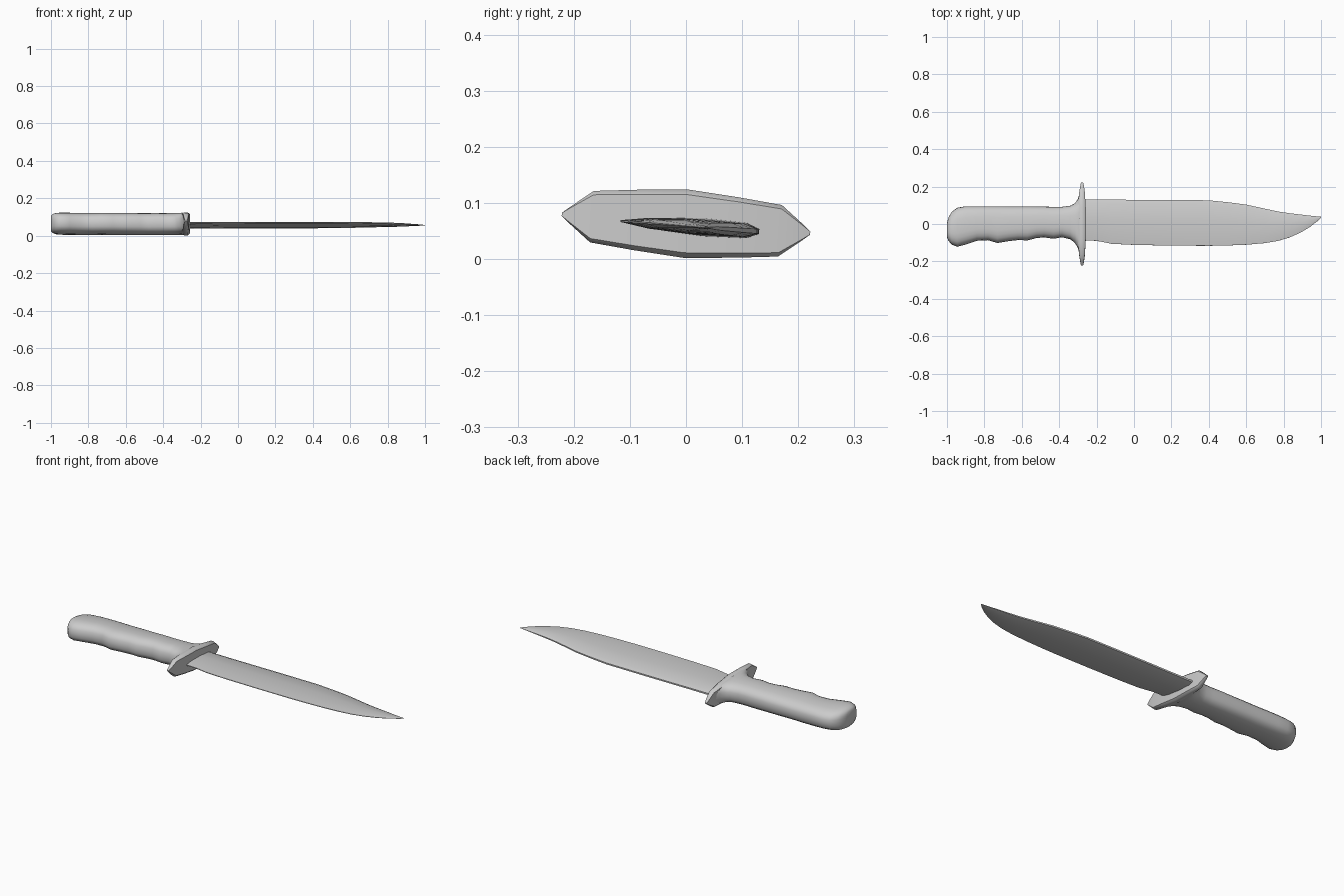
import bpy, bmesh, math

ROLL, HEIGHT = -0.075, 0.063   # the knife lies slightly rolled about its length


def loft(name, rings, angle):
    """Skin a list of equal-length point rings and cap both ends."""
    bm = bmesh.new()
    rows = [[bm.verts.new(p) for p in ring] for ring in rings]
    n = len(rows[0])
    for a, b in zip(rows, rows[1:]):
        for i in range(n):
            j = (i + 1) % n
            bm.faces.new((a[i], a[j], b[j], b[i]))
    bm.faces.new(rows[0])
    bm.faces.new(rows[-1])
    bmesh.ops.recalc_face_normals(bm, faces=bm.faces)
    me = bpy.data.meshes.new(name)
    bm.to_mesh(me)
    bm.free()
    ob = bpy.data.objects.new(name, me)
    bpy.context.collection.objects.link(ob)
    ob.rotation_euler.x = ROLL
    ob.location.z = HEIGHT
    bpy.ops.object.select_all(action='DESELECT')
    ob.select_set(True)
    bpy.context.view_layer.objects.active = ob
    bpy.ops.object.shade_smooth_by_angle(angle=math.radians(angle))
    return ob


def oval(x, lo, hi, hz, n=24, power=0.75):
    """Rounded-box ring across the handle."""
    ring = []
    for i in range(n):
        t = 2 * math.pi * i / n
        c, s = math.cos(t), math.sin(t)
        y = (lo + hi) / 2 + (hi - lo) / 2 * math.copysign(abs(c) ** power, c)
        ring.append((x, y, hz * math.copysign(abs(s) ** power, s)))
    return ring


# Handle with finger grooves, rounded pommel and flare into the guard: x, y low, y high, half height
handle = [
    (-1.0, -0.07, 0.005, 0.040), (-0.992, -0.09, 0.035, 0.050),
    (-0.975, -0.11, 0.065, 0.056), (-0.945, -0.122, 0.087, 0.058),
    (-0.90, -0.11, 0.095, 0.058), (-0.84, -0.09, 0.095, 0.058),
    (-0.78, -0.087, 0.095, 0.058), (-0.73, -0.102, 0.095, 0.058),
    (-0.67, -0.092, 0.094, 0.058), (-0.62, -0.086, 0.094, 0.058),
    (-0.57, -0.088, 0.094, 0.058), (-0.52, -0.075, 0.093, 0.058),
    (-0.48, -0.072, 0.093, 0.058), (-0.43, -0.079, 0.092, 0.058),
    (-0.385, -0.071, 0.092, 0.058), (-0.34, -0.082, 0.098, 0.058),
    (-0.315, -0.102, 0.112, 0.058), (-0.30, -0.13, 0.135, 0.058),
    (-0.288, -0.175, 0.175, 0.056), (-0.275, -0.18, 0.18, 0.05),
]
loft("handle", [oval(*r) for r in handle], 50)


# Guard: chamfered bar tapering to a point at each end
def guard_ring(y, back, front, hz):
    cx, cz = (front - back) * 0.25, hz * 0.15
    half = [(back, hz - cz), (back + cx, hz), (front - cx, hz), (front, hz - cz)]
    return [(x, y, z) for x, z in half] + [(x, y, -z) for x, z in reversed(half)]


side = [(0, -0.30, -0.257, 0.061), (0.09, -0.30, -0.258, 0.054),
        (0.168, -0.293, -0.263, 0.046), (0.205, -0.287, -0.268, 0.017),
        (0.222, -0.284, -0.272, 0.003)]
bar = [(-y, b, f, h) for y, b, f, h in reversed(side[1:])] + side
loft("guard", [guard_ring(*r) for r in bar], 40)


# Clip-point blade: x, edge y, spine y, half thickness
def blade_ring(x, lo, hi, h):
    w, mid = hi - lo, -0.004
    half = [(lo + 0.01 * w, 0.12 * h), (lo + 0.22 * w, 0.7 * h), (lo + 0.55 * w, h),
            (lo + 0.90 * w, 0.85 * h), (hi, 0.3 * h)]
    return [(x, y, mid + z) for y, z in half] + [(x, y, mid - z) for y, z in reversed(half)]


blade = [
    (-0.27, -0.09, 0.131, 0.016), (-0.20, -0.092, 0.131, 0.015),
    (-0.12, -0.108, 0.13, 0.0145), (0.0, -0.114, 0.13, 0.014),
    (0.2, -0.118, 0.129, 0.014), (0.4, -0.119, 0.127, 0.014),
    (0.5, -0.117, 0.117, 0.0135), (0.6, -0.113, 0.104, 0.013),
    (0.7, -0.104, 0.082, 0.012), (0.77, -0.092, 0.067, 0.011),
    (0.83, -0.074, 0.058, 0.010), (0.89, -0.047, 0.051, 0.008),
    (0.94, -0.017, 0.045, 0.005), (0.98, 0.015, 0.041, 0.003),
    (1.0, 0.034, 0.039, 0.001),
]
loft("blade", [blade_ring(*r) for r in blade], 40)
